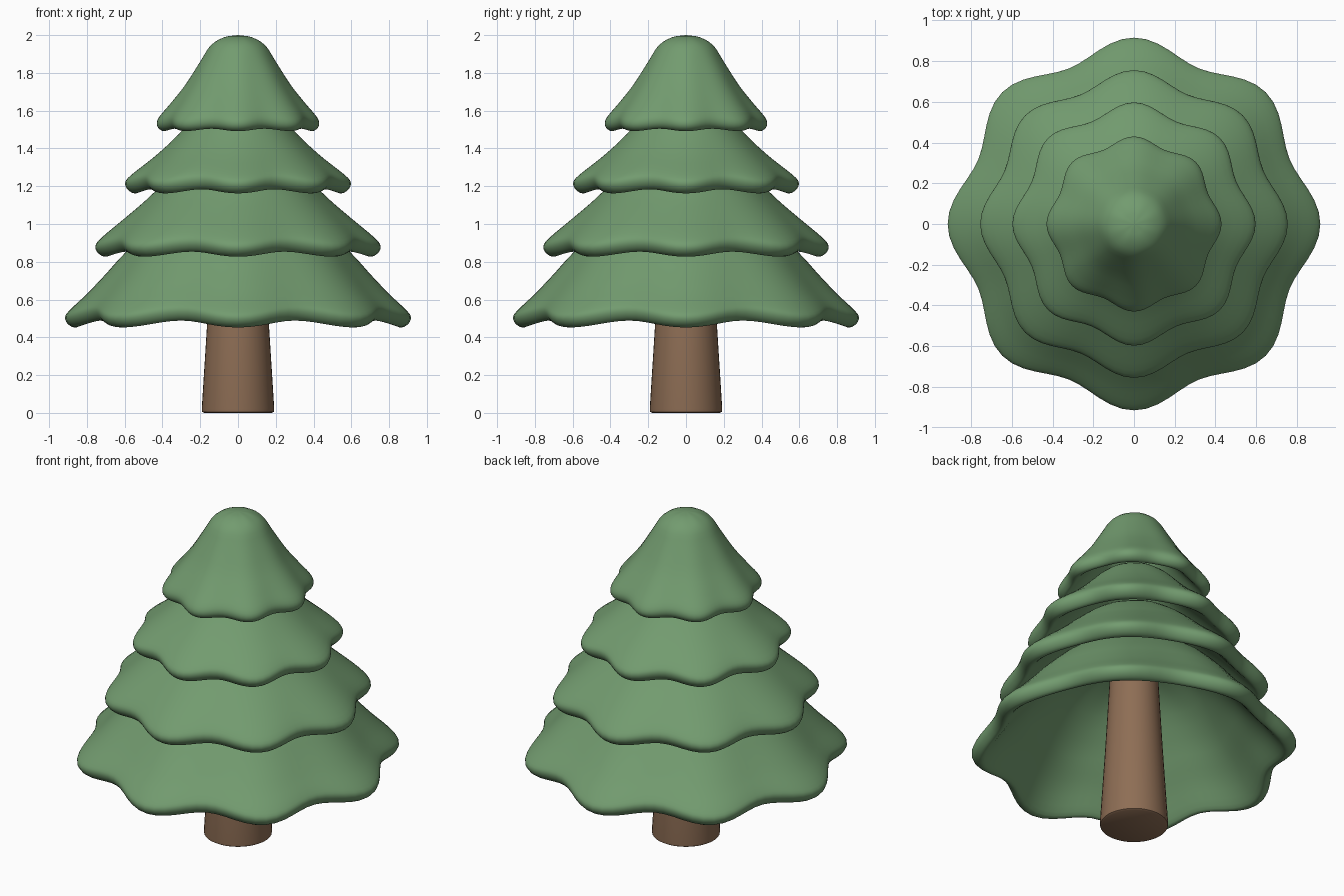
import bpy, bmesh
from math import sin, cos, pi
from mathutils import Vector

if "Cube" in bpy.data.objects:
    bpy.data.objects.remove(bpy.data.objects["Cube"])


def material(name, rgb):
    m = bpy.data.materials.new(name)
    m.diffuse_color = (*rgb, 1)
    m.use_nodes = True
    m.node_tree.nodes["Principled BSDF"].inputs["Base Color"].default_value = m.diffuse_color
    return m


def smooth_profile(pts, steps=3):
    """Catmull-Rom curve through (radius, height) points."""
    p = [Vector(q) for q in pts]
    p = [2 * p[0] - p[1]] + p + [2 * p[-1] - p[-2]]
    out = []
    for i in range(1, len(p) - 2):
        a, b, c, d = p[i - 1:i + 3]
        for k in range(steps):
            t = k / steps
            out.append(0.5 * (2 * b + (c - a) * t + (2 * a - 5 * b + 4 * c - d) * t**2
                              + (3 * b - a - 3 * c + d) * t**3))
    out.append(p[-2])
    return out


def lathe(name, profile, mat, segs, wave=0.0, lift=0.0, angle=180):
    """Spin a profile (ends on the axis) with an eight-lobed ripple growing to the hem."""
    bm = bmesh.new()
    rmax = max(r for r, z in profile)
    rings = []
    for i, (r, z) in enumerate(profile):
        if i in (0, len(profile) - 1):
            rings.append([bm.verts.new((0, 0, z))] * segs)
            continue
        r = max(r, 0.005)
        w = min(1, r / rmax) ** 1.5
        ring = []
        for k in range(segs):
            a = 2 * pi * k / segs
            v = w * (1 - cos(8 * a)) / 2
            rr = r * (1 - wave * v)
            ring.append(bm.verts.new((rr * cos(a), rr * sin(a), z + lift * v)))
        rings.append(ring)
    for u, l in zip(rings, rings[1:]):
        for k in range(segs):
            n = (k + 1) % segs
            bm.faces.new(list(dict.fromkeys((u[k], l[k], l[n], u[n]))))
    bmesh.ops.recalc_face_normals(bm, faces=bm.faces)
    me = bpy.data.meshes.new(name)
    bm.to_mesh(me)
    bm.free()
    me.materials.append(mat)
    ob = bpy.data.objects.new(name, me)
    bpy.context.collection.objects.link(ob)
    bpy.ops.object.select_all(action='DESELECT')
    ob.select_set(True)
    bpy.context.view_layer.objects.active = ob
    bpy.ops.object.shade_smooth_by_angle(angle=angle * pi / 180)
    return ob


green = material("foliage_green", (0.17, 0.33, 0.16))
brown = material("bark_brown", (0.27, 0.155, 0.09))

# Foliage tiers: outer profile from apex to hem tip, ripple depth, hem lift
tiers = {
    "foliage_bottom": ([(0, 1.13), (0.2, 1.11), (0.42, 1.01), (0.6, 0.845), (0.7, 0.735),
                        (0.8, 0.63), (0.885, 0.55), (0.915, 0.51)], 0.095, 0.04),
    "foliage_lower_middle": ([(0, 1.39), (0.15, 1.37), (0.3, 1.29), (0.43, 1.18), (0.5, 1.115),
                              (0.6, 1.03), (0.72, 0.93), (0.755, 0.885)], 0.09, 0.03),
    "foliage_upper_middle": ([(0, 1.67), (0.1, 1.65), (0.2, 1.59), (0.29, 1.5), (0.36, 1.43),
                              (0.45, 1.35), (0.565, 1.26), (0.597, 1.22)], 0.09, 0.025),
    "foliage_top": ([(0, 2.0), (0.075, 1.988), (0.145, 1.945), (0.2, 1.86), (0.28, 1.735),
                     (0.36, 1.635), (0.415, 1.57), (0.43, 1.535)], 0.085, 0.015),
}
for name, (outer, wave, lift) in tiers.items():
    R, Z = outer[-1]
    s = 0.75 if name == "foliage_top" else 1.0
    lip = [(R - 0.012 * s, Z - 0.037 * s), (R - 0.05 * s, Z - 0.058 * s), (R - 0.09 * s, Z - 0.035 * s)]
    # Hollow underside follows the outer skin
    inner = [(r - 0.07, z - 0.045) for r, z in reversed(outer[:-2]) if r > 0.09]
    inner.append((0, outer[0][1] - 0.08))
    lathe(name, smooth_profile(outer + lip + inner), green, 96, wave, lift)

# Tapered trunk with a softened foot
lathe("trunk", [(0, 0), (0.18, 0), (0.19, 0.006), (0.192, 0.02), (0.163, 0.48), (0.135, 0.98), (0, 0.98)],
      brown, 40, angle=40)
